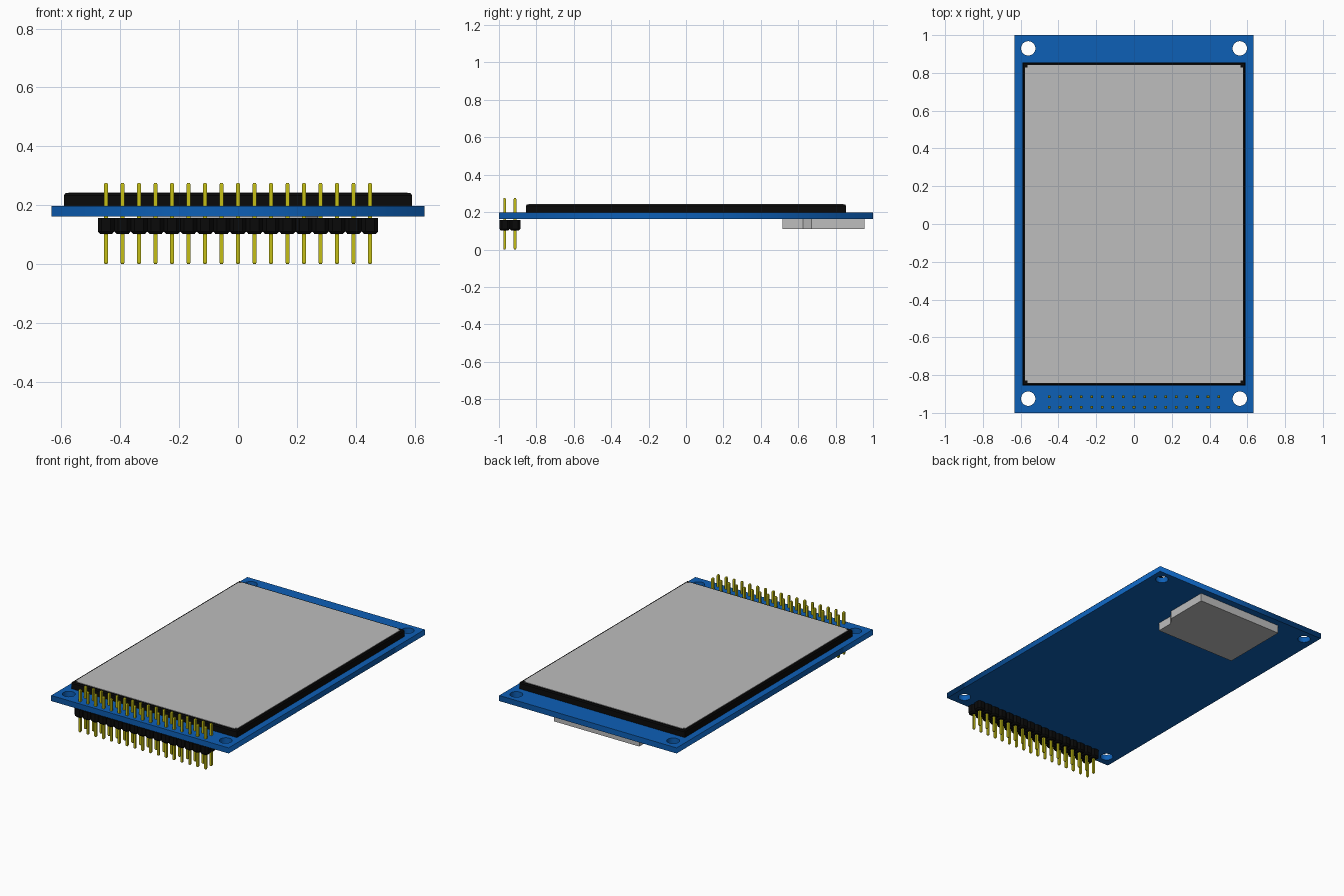
import bpy, bmesh, math

if "Cube" in bpy.data.objects:
    bpy.data.objects.remove(bpy.data.objects["Cube"])


def material(name, r, g, b):
    m = bpy.data.materials.new(name)
    m.diffuse_color = (r, g, b, 1)
    m.use_nodes = True
    m.node_tree.nodes["Principled BSDF"].inputs["Base Color"].default_value = m.diffuse_color
    return m


BLUE = material("board blue", 0.004, 0.115, 0.47)
BLACK = material("black plastic", 0.003, 0.003, 0.003)
GREY = material("light grey", 0.51, 0.51, 0.51)
GOLD = material("pin yellow", 0.56, 0.52, 0.008)


def finish(name, bm, mat):
    bmesh.ops.recalc_face_normals(bm, faces=bm.faces)
    me = bpy.data.meshes.new(name)
    bm.to_mesh(me)
    bm.free()
    me.materials.append(mat)
    ob = bpy.data.objects.new(name, me)
    bpy.context.collection.objects.link(ob)
    return ob


def loft(bm, layers):
    """Closed solid through a stack of (outline, z) layers."""
    rings = [[bm.verts.new((x, y, z)) for x, y in pts] for pts, z in layers]
    for a, b in zip(rings, rings[1:]):
        n = len(a)
        for i in range(n):
            j = (i + 1) % n
            bm.faces.new((a[i], a[j], b[j], b[i]))
    bm.faces.new(rings[0][::-1])
    bm.faces.new(rings[-1])


def rect(hx, hy, cx=0, cy=0):
    return [(cx - hx, cy - hy), (cx + hx, cy - hy), (cx + hx, cy + hy), (cx - hx, cy + hy)]


def octagon(h, c, cx, cy):
    k = h - c
    return [(cx + x, cy + y) for x, y in
            [(-k, -h), (k, -h), (h, -k), (h, k), (k, h), (-k, h), (-h, k), (-h, -k)]]


def solid(name, layers, mat):
    bm = bmesh.new()
    loft(bm, layers)
    return finish(name, bm, mat)


# Circuit board: filled outline with four mounting holes
def spline(curve, pts):
    s = curve.splines.new('POLY')
    s.points.add(len(pts) - 1)
    for p, (x, y) in zip(s.points, pts):
        p.co = (x, y, 0, 1)
    s.use_cyclic_u = True


cu = bpy.data.curves.new("board_outline", 'CURVE')
cu.dimensions = '2D'
cu.fill_mode = 'BOTH'
cu.extrude = 0.018
spline(cu, rect(0.633, 1.0))
for sx in (-1, 1):
    for cy in (-0.925, 0.93):
        spline(cu, [(sx * 0.56 + 0.038 * math.cos(t * math.pi / 16),
                     cy + 0.038 * math.sin(t * math.pi / 16)) for t in range(32)])
tmp = bpy.data.objects.new("board_outline", cu)
bpy.context.collection.objects.link(tmp)
bpy.context.view_layer.update()
dg = bpy.context.evaluated_depsgraph_get()
bm = bmesh.new()
board_mesh = bpy.data.meshes.new_from_object(tmp.evaluated_get(dg))
bm.from_mesh(board_mesh)
bmesh.ops.remove_doubles(bm, verts=bm.verts, dist=1e-5)
bmesh.ops.translate(bm, verts=bm.verts, vec=(0, 0, 0.18))
bpy.data.objects.remove(tmp)
board = finish("circuit_board", bm, BLUE)
board.data.materials.clear()
board.data.materials.append(BLUE)

# Display frame with a slightly raised lip
solid("display_frame", [(rect(0.591, 0.856), 0.198), (rect(0.591, 0.856), 0.234),
                        (rect(0.586, 0.851), 0.241)], BLACK)

# Screen plate with notched corners
hx, hy, n = 0.576, 0.841, 0.012
outline = [(-hx + n, -hy), (hx - n, -hy), (hx - n, -hy + n), (hx, -hy + n),
           (hx, hy - n), (hx - n, hy - n), (hx - n, hy), (-hx + n, hy),
           (-hx + n, hy - n), (-hx, hy - n), (-hx, -hy + n), (-hx + n, -hy + n)]
solid("screen", [(outline, 0.240), (outline, 0.2435)], GREY)

# Card slot under the board, with one stepped side
slot = [(-0.335, 0.515), (0.235, 0.515), (0.235, 0.625), (0.272, 0.67),
        (0.272, 0.955), (-0.335, 0.955)]
solid("card_slot", [(slot, 0.11), (slot, 0.162)], GREY)

# Pin header: two rows of seventeen chamfered housings and square pins
pitch = 0.056
housing, pins = bmesh.new(), bmesh.new()
for row_y in (-0.970, -0.914):
    for i in range(17):
        x = (i - 8) * pitch
        loft(housing, [(octagon(0.020, 0.009, x, row_y), 0.102),
                       (octagon(0.028, 0.013, x, row_y), 0.111),
                       (octagon(0.028, 0.013, x, row_y), 0.157)])
        loft(pins, [(rect(0.004, 0.004, x, row_y), 0.0),
                    (rect(0.007, 0.007, x, row_y), 0.006),
                    (rect(0.007, 0.007, x, row_y), 0.270),
                    (rect(0.004, 0.004, x, row_y), 0.276)])
finish("header_housing", housing, BLACK)
finish("header_pins", pins, GOLD)
